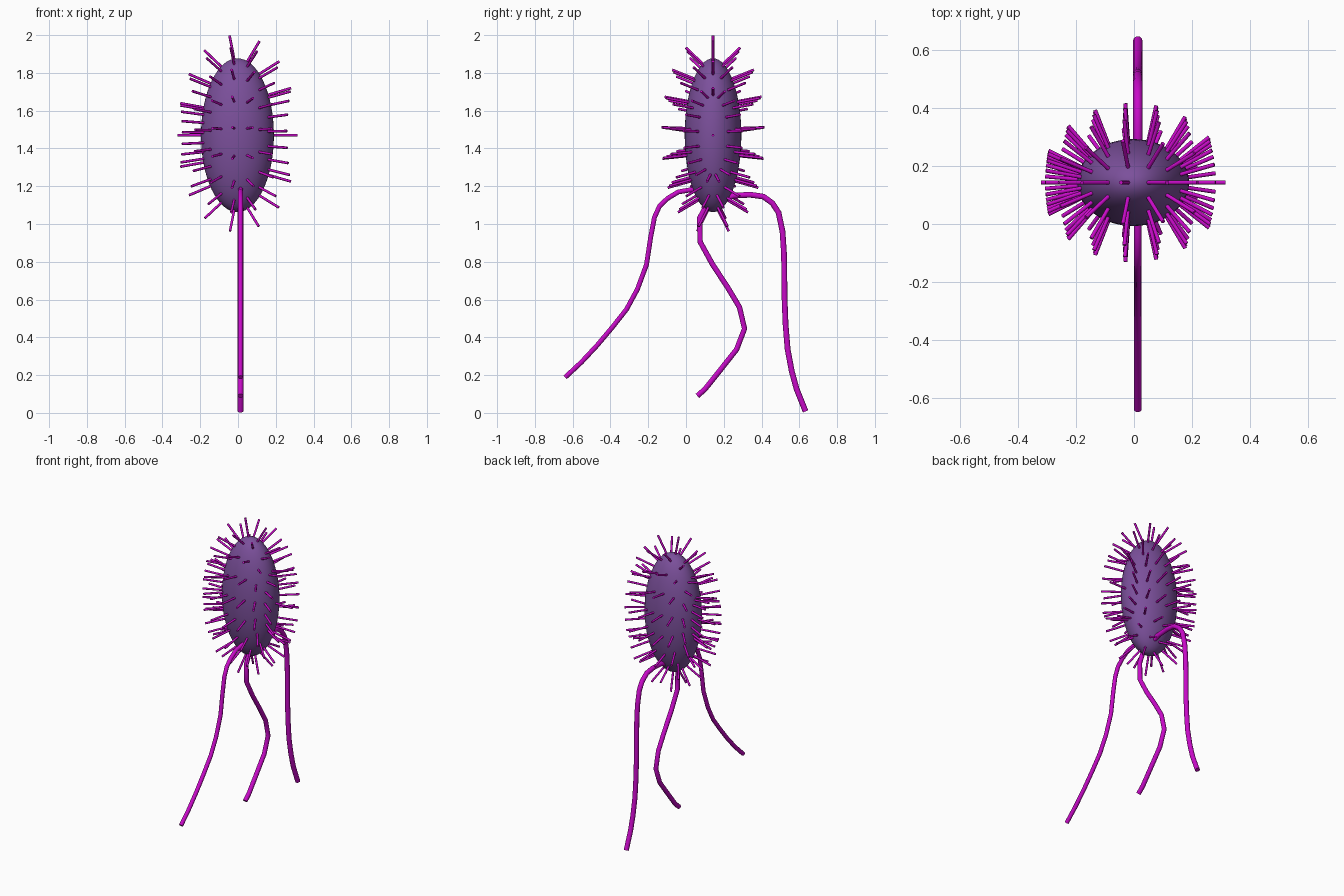
import bpy, bmesh, math
from mathutils import Vector, Matrix

if "Cube" in bpy.data.objects:
    bpy.data.objects.remove(bpy.data.objects["Cube"])

def material(name, rgb):
    m = bpy.data.materials.new(name)
    m.diffuse_color = (*rgb, 1)
    m.use_nodes = True
    m.node_tree.nodes["Principled BSDF"].inputs["Base Color"].default_value = m.diffuse_color
    return m

purple = material("body_purple", (0.20, 0.08, 0.33))
magenta = material("bristle_magenta", (0.58, 0.003, 0.58))

CENTRE = Vector((-0.003, 0.143, 1.47))
RADII = Vector((0.193, 0.15, 0.407))

def mesh_object(name, bm, mat, angle):
    me = bpy.data.meshes.new(name)
    bm.to_mesh(me)
    bm.free()
    me.materials.append(mat)
    ob = bpy.data.objects.new(name, me)
    bpy.context.collection.objects.link(ob)
    smooth(ob, angle)
    return ob

def smooth(ob, angle):
    bpy.ops.object.select_all(action='DESELECT')
    ob.select_set(True)
    bpy.context.view_layer.objects.active = ob
    bpy.ops.object.shade_smooth_by_angle(angle=math.radians(angle))

# Egg-shaped cell body
bm = bmesh.new()
bmesh.ops.create_uvsphere(bm, u_segments=48, v_segments=32, radius=1)
bmesh.ops.transform(bm, matrix=Matrix.Translation(CENTRE) @ Matrix.Diagonal((*RADII, 1)), verts=bm.verts)
mesh_object("body", bm, purple, 60)

# Short bristles along the surface normals, in rings around the x axis
bm = bmesh.new()

def bristle(unit):
    base = Vector(a * b for a, b in zip(unit, RADII))
    normal = Vector(a / b for a, b in zip(unit, RADII)).normalized()
    length, sunk = 0.125, 0.02
    mid = CENTRE + base + normal * (length - sunk) / 2
    rot = normal.to_track_quat('Z', 'Y').to_matrix().to_4x4()
    bmesh.ops.create_cone(bm, cap_ends=True, segments=8, radius1=0.007, radius2=0.007,
                          depth=length + sunk, matrix=Matrix.Translation(mid) @ rot)

STEP = 2 * math.pi / 17
for i in range(1, 8):
    lat = -math.pi / 2 + i * STEP
    for j in range(17):
        a = j * STEP
        bristle((math.sin(lat), math.cos(lat) * math.sin(a), math.cos(lat) * math.cos(a)))
for s in (-1, 1):
    bristle((s, 0, 0))
mesh_object("bristles", bm, magenta, 50)

# Long trailing tails, paths given as (y, z)
def tail(name, path, radius):
    cu = bpy.data.curves.new(name, 'CURVE')
    cu.dimensions = '3D'
    cu.bevel_depth = radius
    cu.bevel_resolution = 3
    cu.use_fill_caps = True
    sp = cu.splines.new('POLY')
    sp.points.add(len(path) - 1)
    for p, (y, z) in zip(sp.points, path):
        p.co = (0.013, y, z, 1)
    cu.materials.append(magenta)
    ob = bpy.data.objects.new(name, cu)
    bpy.context.collection.objects.link(ob)
    bpy.ops.object.select_all(action='DESELECT')
    ob.select_set(True)
    bpy.context.view_layer.objects.active = ob
    bpy.ops.object.convert(target='MESH')
    smooth(bpy.context.object, 50)

tail("front_tail", [(0.05, 1.185), (-0.04, 1.17), (-0.098, 1.135), (-0.14, 1.095), (-0.167, 1.035),
                    (-0.187, 0.93), (-0.209, 0.785), (-0.257, 0.655), (-0.315, 0.548),
                    (-0.39, 0.453), (-0.47, 0.358), (-0.554, 0.268), (-0.64, 0.188)], 0.0135)
tail("middle_tail", [(0.13, 1.15), (0.098, 1.08), (0.072, 1.03), (0.075, 0.905), (0.14, 0.787),
                     (0.22, 0.665), (0.283, 0.56), (0.31, 0.446), (0.268, 0.336),
                     (0.188, 0.235), (0.1, 0.125), (0.06, 0.09)], 0.015)
tail("back_tail", [(0.2, 1.13), (0.25, 1.15), (0.34, 1.155), (0.41, 1.145), (0.458, 1.11),
                   (0.49, 1.06), (0.511, 0.96), (0.519, 0.84), (0.522, 0.6), (0.527, 0.47),
                   (0.538, 0.337), (0.56, 0.22), (0.586, 0.125), (0.633, 0.008)], 0.016)
